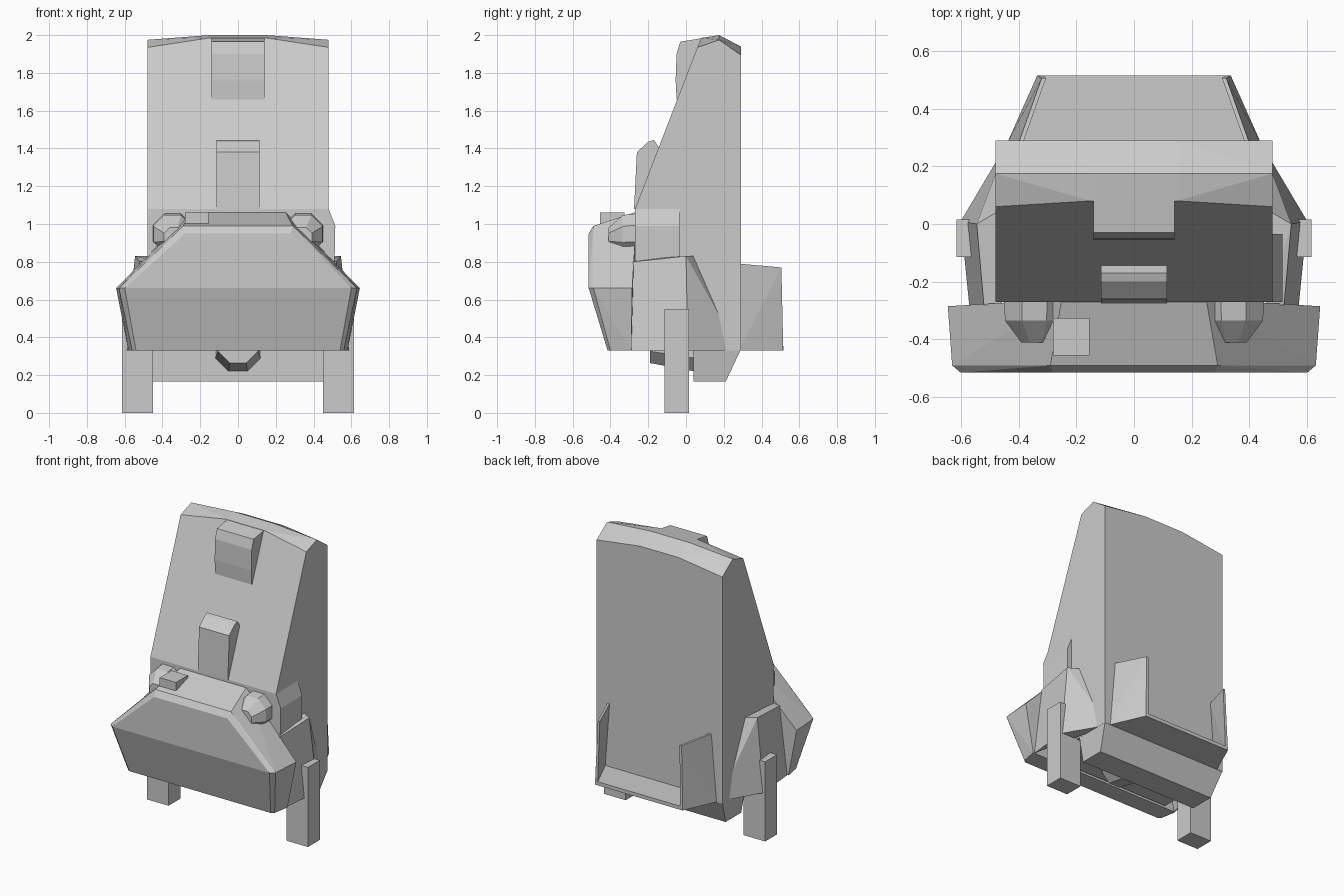
import bpy, bmesh, math

if "Cube" in bpy.data.objects:
    bpy.data.objects.remove(bpy.data.objects["Cube"])


def hull(name, pts, mirror=False):
    """Convex solid through the points; mirror=True adds the points at -x too."""
    if mirror:
        pts = list(pts) + [(-x, y, z) for x, y, z in pts]
    bm = bmesh.new()
    for p in pts:
        bm.verts.new(p)
    bmesh.ops.convex_hull(bm, input=bm.verts)
    loose = [v for v in bm.verts if not v.link_faces]
    bmesh.ops.delete(bm, geom=loose, context='VERTS')
    bmesh.ops.dissolve_limit(bm, angle_limit=math.radians(1), verts=bm.verts, edges=bm.edges)
    bmesh.ops.recalc_face_normals(bm, faces=bm.faces)
    me = bpy.data.meshes.new(name)
    bm.to_mesh(me)
    bm.free()
    ob = bpy.data.objects.new(name, me)
    bpy.context.collection.objects.link(ob)
    return ob


def box(name, x0, x1, y0, y1, z0, z1):
    return hull(name, [(x, y, z) for x in (x0, x1) for y in (y0, y1) for z in (z0, z1)])


def extrude_x(name, half, profile):
    """Symmetric extrusion of a (y, z) profile across x."""
    return hull(name, [(half, y, z) for y, z in profile], True)


def ring(cx, y, cz, r, n=8):
    return [(cx + r * math.cos((i + .5) * math.tau / n), y,
             cz + r * math.sin((i + .5) * math.tau / n)) for i in range(n)]


def both_sides(name, pts):
    for side, s in (("right", 1), ("left", -1)):
        hull(f"{side}_{name}", [(s * x, y, z) for x, y, z in pts])


# Main cab with sloping front and slightly crowned roof
edge = [(.29, .33), (.29, 1.895), (.175, 1.975), (.06, 1.935), (-.27, 1.08), (-.27, .33)]
crown = [(.29, 1.94), (.175, 2.0), (.08, 1.985)]
hull("cab", [(.48, y, z) for y, z in edge] + [(.15, y, z) for y, z in crown], True)

# Underside keel
hull("keel", [(.48, .04, .335), (.48, .29, .335), (.45, .04, .165), (.45, .21, .165)], True)

# Roof lamp and windscreen block
extrude_x("roof_block", .14, [(-.05, 1.66), (-.055, 1.76), (-.05, 1.9), (-.03, 1.965),
                              (.17, 1.998), (.17, 1.66)])
extrude_x("front_block", .115, [(-.275, 1.08), (-.26, 1.38), (-.20, 1.435), (-.17, 1.445),
                                (-.14, 1.40), (-.2, 1.08)])

# Bonnet with chamfered front plate
hull("bonnet", [(.25, -.26, 1.065), (.645, -.285, .66), (.58, -.29, .33),
                (.29, -.49, .99), (.63, -.49, .66), (.56, -.40, .33),
                (.28, -.515, .95), (.60, -.515, .66), (.54, -.415, .33)], True)
box("bonnet_vent", -.28, -.155, -.455, -.325, .99, 1.06)

# Faceted headlights
both_sides("headlight", ring(.345, -.26, .95, .115) + ring(.345, -.335, .945, .11)
           + ring(.34, -.41, .93, .055))

# Wheel fenders and boxy wheels
both_sides("fender", [(.46, .05, .83), (.46, -.28, .81), (.52, -.28, .80), (.545, 0, .83),
                      (.60, .01, .33), (.58, -.12, .33), (.57, -.29, .33), (.46, .21, .33),
                      (.44, .28, .33)])
both_sides("wheel", [(x, y, z) for x in (.45, .615) for y in (-.115, .015) for z in (0, .55)])

# Side tank on the right only
hull("side_tank", [(x, y, z) for y in (-.27, -.035) for x, z in
                   ((.44, 1.08), (.48, 1.08), (.515, .99), (.51, .73), (.44, .73))])

# Rear platform with upright side panels
hull("rear_platform", [(x, y, z) for z in (.33, .355) for x, y in ((.43, .28), (.325, .515))], True)
both_sides("rear_panel", [(.44, .28, .33), (.335, .515, .33), (.40, .28, .79), (.32, .505, .77),
                          (.42, .28, .33), (.315, .515, .33), (.385, .28, .79), (.305, .505, .77)])

# Faceted pan below the nose
hull("oil_pan", ring(0, -.19, .37, .115) + ring(0, .045, .34, .13))
